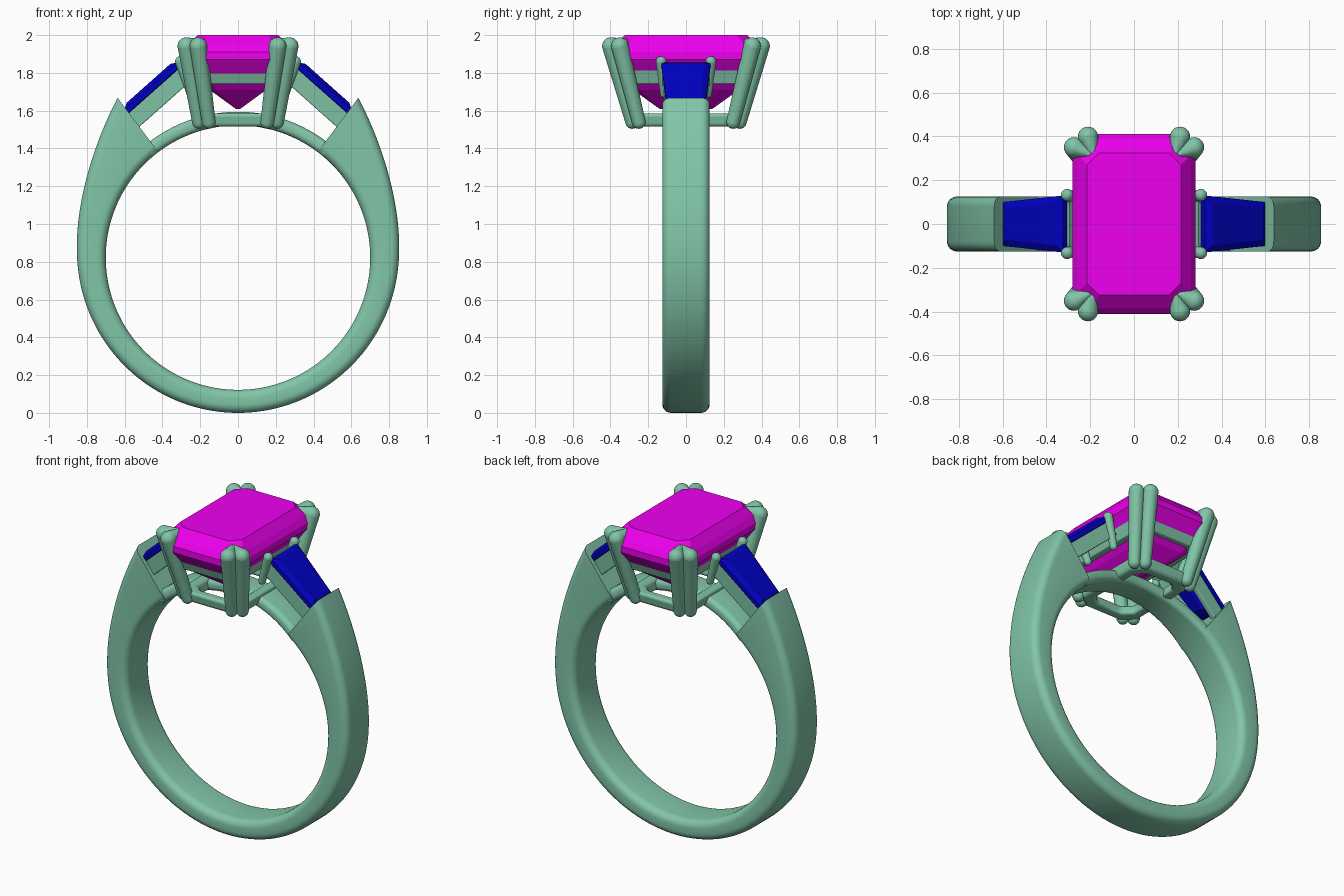
import bpy, bmesh, math
from mathutils import Vector

if "Cube" in bpy.data.objects:
    bpy.data.objects.remove(bpy.data.objects["Cube"])

def material(name, rgb):
    m = bpy.data.materials.new(name)
    m.diffuse_color = (*rgb, 1)
    m.use_nodes = True
    m.node_tree.nodes["Principled BSDF"].inputs["Base Color"].default_value = m.diffuse_color
    return m

METAL = material("green_metal", (0.22, 0.56, 0.39))
PINK = material("magenta_gem", (0.85, 0.0, 0.85))
BLUE = material("blue_gem", (0.0, 0.0, 0.55))

def finish(bm, name, mat, mirror="", smooth=None, bevel=0):
    bmesh.ops.recalc_face_normals(bm, faces=bm.faces)
    me = bpy.data.meshes.new(name)
    bm.to_mesh(me)
    bm.free()
    me.materials.append(mat)
    ob = bpy.data.objects.new(name, me)
    bpy.context.collection.objects.link(ob)
    if bevel:
        b = ob.modifiers.new("bevel", "BEVEL")
        b.width, b.segments = bevel, 3
    if mirror:
        m = ob.modifiers.new("mirror", "MIRROR")
        m.use_axis = ("X" in mirror, "Y" in mirror, False)
        m.use_mirror_merge = False
    if smooth:
        bpy.ops.object.select_all(action="DESELECT")
        ob.select_set(True)
        bpy.context.view_layer.objects.active = ob
        bpy.ops.object.shade_smooth_by_angle(angle=math.radians(smooth))
    return ob

def loft(name, loops, mat, closed=False, **kw):
    """Skin equal-length loops; cap the ends, or join last loop to first."""
    bm = bmesh.new()
    rows = [[bm.verts.new(p) for p in lp] for lp in loops]
    for a, b in zip(rows, rows[1:] + (rows[:1] if closed else [])):
        for i in range(len(a)):
            j = (i + 1) % len(a)
            bm.faces.new((a[i], a[j], b[j], b[i]))
    if not closed:
        bm.faces.new(rows[0])
        bm.faces.new(rows[-1])
    return finish(bm, name, mat, **kw)

def octagon(x, y, c, z):
    """Rectangle with cut corners."""
    q = [(x, y - c), (x - c, y), (c - x, y), (-x, y - c),
         (-x, c - y), (c - x, -y), (x - c, -y), (x, c - y)]
    return [(u, v, z) for u, v in q]

def rods(name, links, mirror):
    """Tapered round-ended rods, each the hull of two balls."""
    bm = bmesh.new()
    for ends in links:
        part = bmesh.new()
        for p, r in ends:
            vs = bmesh.ops.create_uvsphere(part, u_segments=24, v_segments=16, radius=r)["verts"]
            bmesh.ops.translate(part, verts=vs, vec=p)
        hull = bmesh.ops.convex_hull(part, input=part.verts[:])
        junk = {g for g in hull["geom_interior"] + hull["geom_unused"]
                if isinstance(g, bmesh.types.BMVert)}
        bmesh.ops.delete(part, geom=list(junk), context="VERTS")
        tmp = bpy.data.meshes.new("tmp")
        part.to_mesh(tmp)
        part.free()
        bm.from_mesh(tmp)
        bpy.data.meshes.remove(tmp)
    return finish(bm, name, METAL, mirror=mirror, smooth=60)

# ---- Finger band: rounded-rectangle section swept about the finger hole
ZC, R_IN, END = 0.822, 0.70, 143

def section(deg, r_out, w, c):
    a = math.radians(deg)
    d = Vector((math.sin(a), 0, -math.cos(a)))
    mid, h = (R_IN + r_out) / 2, (r_out - R_IN) / 2
    pts = []
    for k, (sr, sy) in enumerate([(1, 1), (-1, 1), (-1, -1), (1, -1)]):
        for i in range(7):
            t = math.radians(90 * k + 15 * i)
            r = mid + sr * (h - c) + c * math.cos(t)
            p = d * r + Vector((0, sy * (w - c) + c * math.sin(t), ZC))
            pts.append(p)
    return pts

def outer(deg):
    f = abs(deg)
    return 0.822 + 0.03 * (f / 90) ** 2 + 0.162 * max(0, (f - 85) / 58) ** 2.8

loft("band", [section(END * i / 60, outer(END * i / 60), 0.125, 0.045)
              for i in range(-60, 61)], METAL, smooth=50)

# Thin bridge closing the finger hole under the head
def bridge_section(deg):
    f = abs(deg - 180) / 40
    return section(deg, 0.772, 0.09 + 0.03 * min(1, f * f), 0.03)

loft("bridge", [bridge_section(140 + 2 * i) for i in range(41)], METAL, smooth=50)

# ---- Centre stone: step-cut crown and keeled pavilion
loft("centre_stone", [
    octagon(0.012, 0.14, 0.006, 1.61), octagon(0.15, 0.28, 0.035, 1.71),
    octagon(0.23, 0.36, 0.055, 1.80), octagon(0.28, 0.41, 0.075, 1.87),
    octagon(0.28, 0.41, 0.075, 1.91), octagon(0.26, 0.385, 0.07, 1.945),
    octagon(0.215, 0.325, 0.055, 2.0)], PINK)

# ---- Head: upper gallery rail, lower rail
loft("gallery_rail", [
    octagon(0.215, 0.335, 0.06, 1.74), octagon(0.258, 0.385, 0.07, 1.872),
    octagon(0.215, 0.345, 0.06, 1.872), octagon(0.17, 0.29, 0.045, 1.74)],
    METAL, closed=True, bevel=0.006)
loft("base_rail", [
    octagon(0.205, 0.285, 0.07, 1.515), octagon(0.22, 0.30, 0.07, 1.585),
    octagon(0.155, 0.235, 0.055, 1.585), octagon(0.14, 0.22, 0.055, 1.515)],
    METAL, closed=True, bevel=0.018, smooth=40)

# Paired claws at each corner, tips folded over the stone
claws = []
for foot, top, tip in [((0.207, 0.25, 1.54), (0.274, 0.35, 1.942), (0.195, 0.315, 1.972)),
                       ((0.155, 0.285, 1.54), (0.21, 0.398, 1.942), (0.18, 0.30, 1.972))]:
    claws.append([(foot, 0.036), (top, 0.046)])
    claws.append([(top, 0.046), (tip, 0.008)])
rods("claws", claws, "XY")

# ---- Shoulder stones on a sloping seat; s runs up the slope, n is outward
A, B = Vector((0.612, 0, 1.622)), Vector((0.335, 0, 1.868))
D = (B - A).normalized()
N = Vector((D.z, 0, -D.x))
LEN = (B - A).length

def half_width(s):
    return 0.10 + 0.03 * s / LEN

def slope(s, y, n):
    return A + D * s + N * n + Vector((0, y, 0))

def taper_loop(inset, n):
    s0, s1 = inset, LEN - inset
    w0, w1 = half_width(s0) - inset, half_width(s1) - inset
    return [slope(s0, -w0, n), slope(s1, -w1, n), slope(s1, w1, n), slope(s0, w0, n)]

loft("shoulder_stone", [taper_loop(0.075, -0.125), taper_loop(0.035, -0.08),
                        taper_loop(0, -0.045), taper_loop(0, -0.018),
                        taper_loop(0.03, 0)], BLUE, mirror="X")

# Seat walls under the shoulder stones and a cross bar beside the head
def rail_loop(s, n0, n1):
    w = half_width(s)
    return [slope(s, w - 0.035, n0), slope(s, w - 0.002, n0),
            slope(s, w - 0.002, n1), slope(s, w - 0.035, n1)]

loft("seat_wall", [rail_loop(-0.02, -0.14, -0.047), rail_loop(LEN + 0.01, -0.14, -0.047)],
     METAL, mirror="XY", bevel=0.006)

def bar_loop(y):
    return [slope(LEN - 0.03, y, -0.14), slope(LEN + 0.01, y, -0.14),
            slope(LEN + 0.01, y, -0.05), slope(LEN - 0.03, y, -0.05)]

loft("seat_cross_bar", [bar_loop(-0.12), bar_loop(0.12)], METAL, mirror="X")

# Small claws at the upper corners of the shoulder stones
rods("small_claws", [[((0.25, 0.115, 1.69), 0.022), ((0.305, 0.132, 1.86), 0.028)]], "XY")
